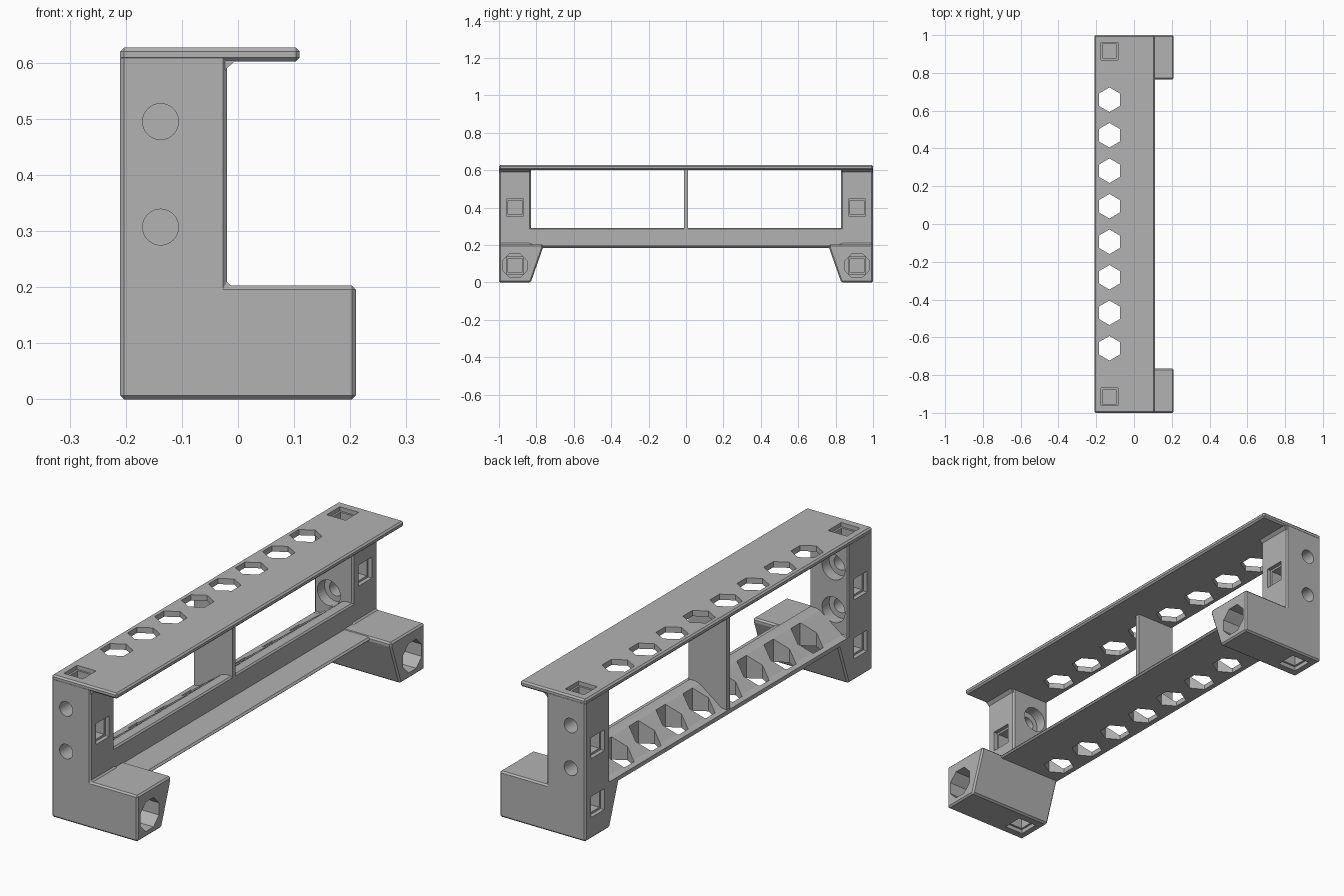
import bpy, bmesh, math

cube = bpy.data.objects.get("Cube")
if cube:
    bpy.data.objects.remove(cube, do_unlink=True)

grey = bpy.data.materials.new("plain_grey")
grey.use_nodes = True
COLOUR = (0.45, 0.45, 0.45, 1)
grey.diffuse_color = COLOUR
grey.node_tree.nodes["Principled BSDF"].inputs["Base Color"].default_value = COLOUR

PLACE = {"x": lambda u, v, w: (w, u, v),
         "y": lambda u, v, w: (u, w, v),
         "z": lambda u, v, w: (u, v, w)}


def prism(name, profile, axis, lo, hi):
    """Extrude a 2D profile along an axis."""
    bm = bmesh.new()
    lower, upper = [[bm.verts.new(PLACE[axis](u, v, w)) for u, v in profile] for w in (lo, hi)]
    bm.faces.new(lower)
    bm.faces.new(upper)
    n = len(profile)
    for i in range(n):
        j = (i + 1) % n
        bm.faces.new((lower[i], lower[j], upper[j], upper[i]))
    bmesh.ops.recalc_face_normals(bm, faces=bm.faces)
    mesh = bpy.data.meshes.new(name)
    bm.to_mesh(mesh)
    bm.free()
    mesh.materials.append(grey)
    ob = bpy.data.objects.new(name, mesh)
    bpy.context.collection.objects.link(ob)
    return ob


def rect(u0, u1, v0, v1):
    return [(u0, v0), (u1, v0), (u1, v1), (u0, v1)]


def ngon(n, r, u, v, turn=0.0):
    angles = [turn + math.tau * i / n for i in range(n)]
    return [(u + r * math.cos(a), v + r * math.sin(a)) for a in angles]


def apply(ob, mod):
    bpy.context.view_layer.objects.active = ob
    bpy.ops.object.modifier_apply(modifier=mod.name)


def combine(ob, other, operation, keep=False):
    mod = ob.modifiers.new("combine", "BOOLEAN")
    mod.operation, mod.solver, mod.object = operation, "EXACT", other
    apply(ob, mod)
    if not keep:
        bpy.data.objects.remove(other, do_unlink=True)


def cut(ob, profile, axis, lo, hi):
    combine(ob, prism("cutter", profile, axis, lo, hi), "DIFFERENCE")


def chamfer(ob, width=0.007):
    mod = ob.modifiers.new("chamfer", "BEVEL")
    mod.width, mod.segments, mod.limit_method = width, 1, "ANGLE"
    mod.angle_limit = math.radians(50)
    apply(ob, mod)


def square_socket(ob, u, v, axis, face, inward):
    """Stepped square recess, sunk from a face."""
    for half, depth in ((0.046, 0.018), (0.037, 0.07)):
        lo, hi = sorted((face - inward * 0.02, face + inward * depth))
        cut(ob, rect(u - half, u + half, v - half, v + half), axis, lo, hi)


BACK, FRONT, POST = -0.21, 0.21, -0.02
HOLE_X = -0.13
HEX_Y = [0.188 * (i - 3.5) for i in range(8)]

# Top plate with a row of hexagonal openings
plate = prism("top_plate", rect(BACK, 0.11, 0.602, 0.627), "y", -1, 1)
chamfer(plate)

# Lower rail: thin shelf, upright lip and sloped back
rail = prism("lower_rail", [(BACK, 0.185), (0.1, 0.185), (0.107, 0.192), (0.1, 0.2),
                            (POST, 0.2), (POST, 0.285), (-0.026, 0.292), (-0.055, 0.292),
                            (-0.073, 0.286), (-0.09, 0.274), (-0.18, 0.208), (BACK, 0.203)],
             "y", -0.85, 0.85)

for y in HEX_Y:
    for part in (plate, rail):
        cut(part, ngon(6, 0.065, HOLE_X, y, math.pi / 2), "z", 0.1, 0.7)

# Centre rib between rail and plate
rib = prism("centre_rib", rect(BACK + 0.004, POST, -0.011, 0.011), "z", 0.19, 0.61)

# End brackets: post and foot with screw holes and sockets
for side, name in ((-1, "front_bracket"), (1, "back_bracket")):
    y_mid = 0.915 * side
    foot = [(1, 0), (0.83, 0), (0.765, 0.185), (0.765, 0.203), (1, 0.203)]
    bracket = prism(name, [(side * y, z) for y, z in foot], "x", BACK, FRONT)
    y0, y1 = sorted((side, 0.83 * side))
    post = prism("post", rect(BACK, POST, y0, y1), "z", 0.1, 0.615)
    combine(bracket, post, "UNION")
    chamfer(bracket)

    # Screw holes, widened on the inner side
    for z in (0.307, 0.495):
        lo, hi = sorted((side * 0.8, side * 1.05))
        cut(bracket, ngon(32, 0.032, -0.138, z), "y", lo, hi)
        lo, hi = sorted((side * 0.8, side * 0.88))
        cut(bracket, ngon(32, 0.056, -0.138, z), "y", lo, hi)

    # Octagonal socket in the foot with a square seat behind it
    cut(bracket, ngon(8, 0.07, y_mid, 0.09, math.pi / 8), "x", 0.06, 0.25)
    square_socket(bracket, y_mid, 0.09, "x", 0.06, -1)

    # Square sockets on the post and underside
    square_socket(bracket, y_mid, 0.4, "x", POST, -1)
    square_socket(bracket, y_mid, 0.4, "x", BACK, 1)
    square_socket(bracket, y_mid, 0.14, "x", BACK, 1)
    square_socket(bracket, HOLE_X, y_mid, "z", 0, 1)
    for part in (plate, bracket):
        square_socket(part, HOLE_X, y_mid, "z", 0.627, -1)

    # Small gusset where the post meets the plate
    prism(name + "_gusset", [(POST - 0.01, 0.58), (POST, 0.59), (-0.004, 0.604), (POST - 0.01, 0.604)],
          "y", y0 + 0.004, y1 - 0.004)
